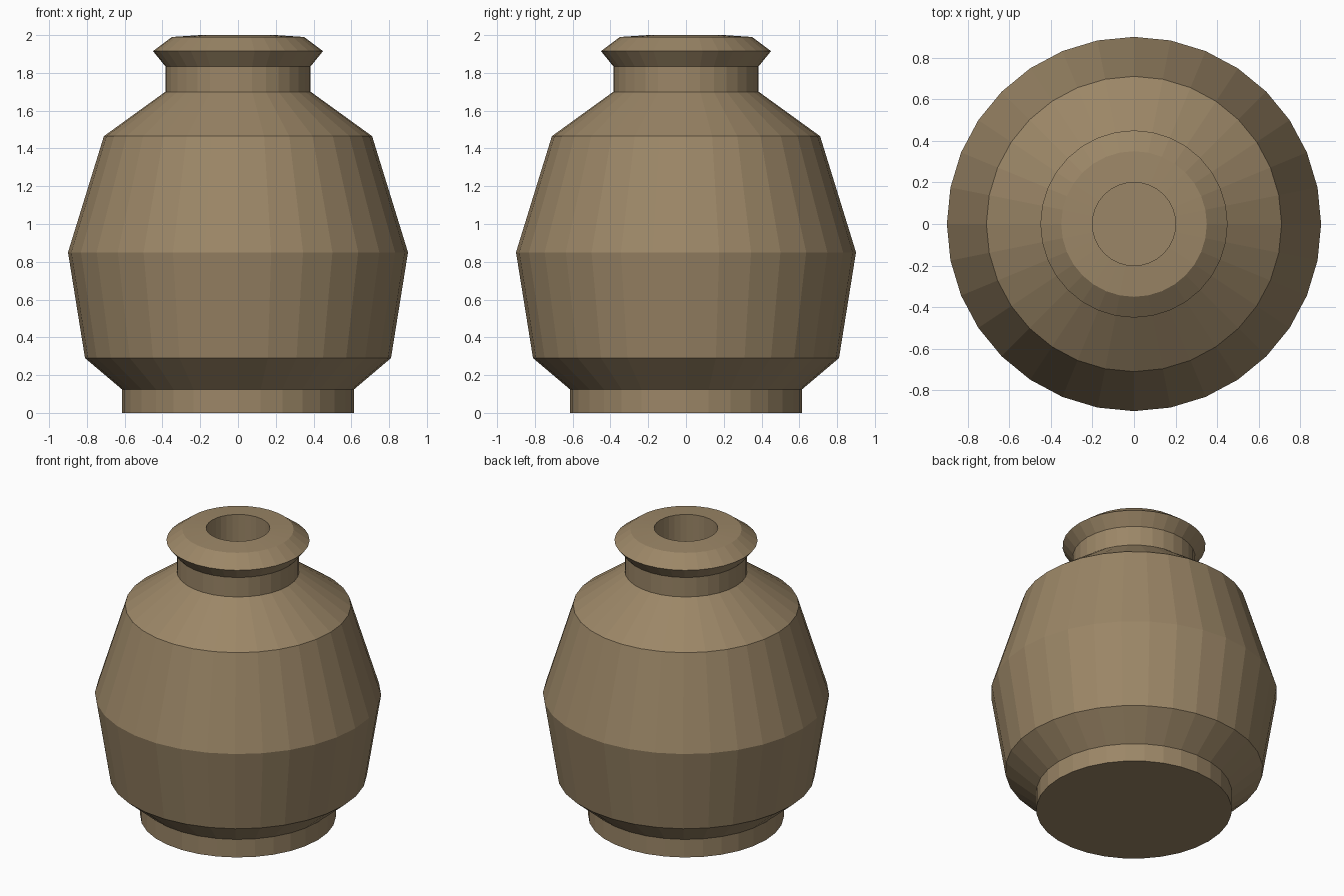
import bpy, bmesh
from math import cos, sin, tau

if "Cube" in bpy.data.objects:
    bpy.data.objects.remove(bpy.data.objects["Cube"])

SIDES = 32

# Outer profile from foot to lip, then down the bore (radius, height)
profile = [
    (0.615, 0.0), (0.615, 0.125),    # foot
    (0.81, 0.29), (0.90, 0.85),      # belly
    (0.71, 1.465), (0.385, 1.70),    # shoulder
    (0.385, 1.835), (0.45, 1.915),   # neck and flared lip
    (0.35, 1.99), (0.20, 2.0),       # rim
    (0.20, 1.4),                     # bore
]


def lathe(name, points, sides):
    bm = bmesh.new()
    rings = [[bm.verts.new((r * cos(tau * i / sides), r * sin(tau * i / sides), z))
              for i in range(sides)] for r, z in points]
    for low, high in zip(rings, rings[1:]):
        for i in range(sides):
            j = (i + 1) % sides
            bm.faces.new((low[i], low[j], high[j], high[i]))
    bm.faces.new(rings[0][::-1])   # underside
    bm.faces.new(rings[-1])        # bore floor
    mesh = bpy.data.meshes.new(name)
    bm.to_mesh(mesh)
    bm.free()
    obj = bpy.data.objects.new(name, mesh)
    bpy.context.collection.objects.link(obj)
    return obj


# Clay pot
pot = lathe("clay_pot", profile, SIDES)
clay = bpy.data.materials.new("clay")
clay.diffuse_color = (0.33, 0.24, 0.135, 1)
clay.use_nodes = True
clay.node_tree.nodes["Principled BSDF"].inputs["Base Color"].default_value = clay.diffuse_color
pot.data.materials.append(clay)
